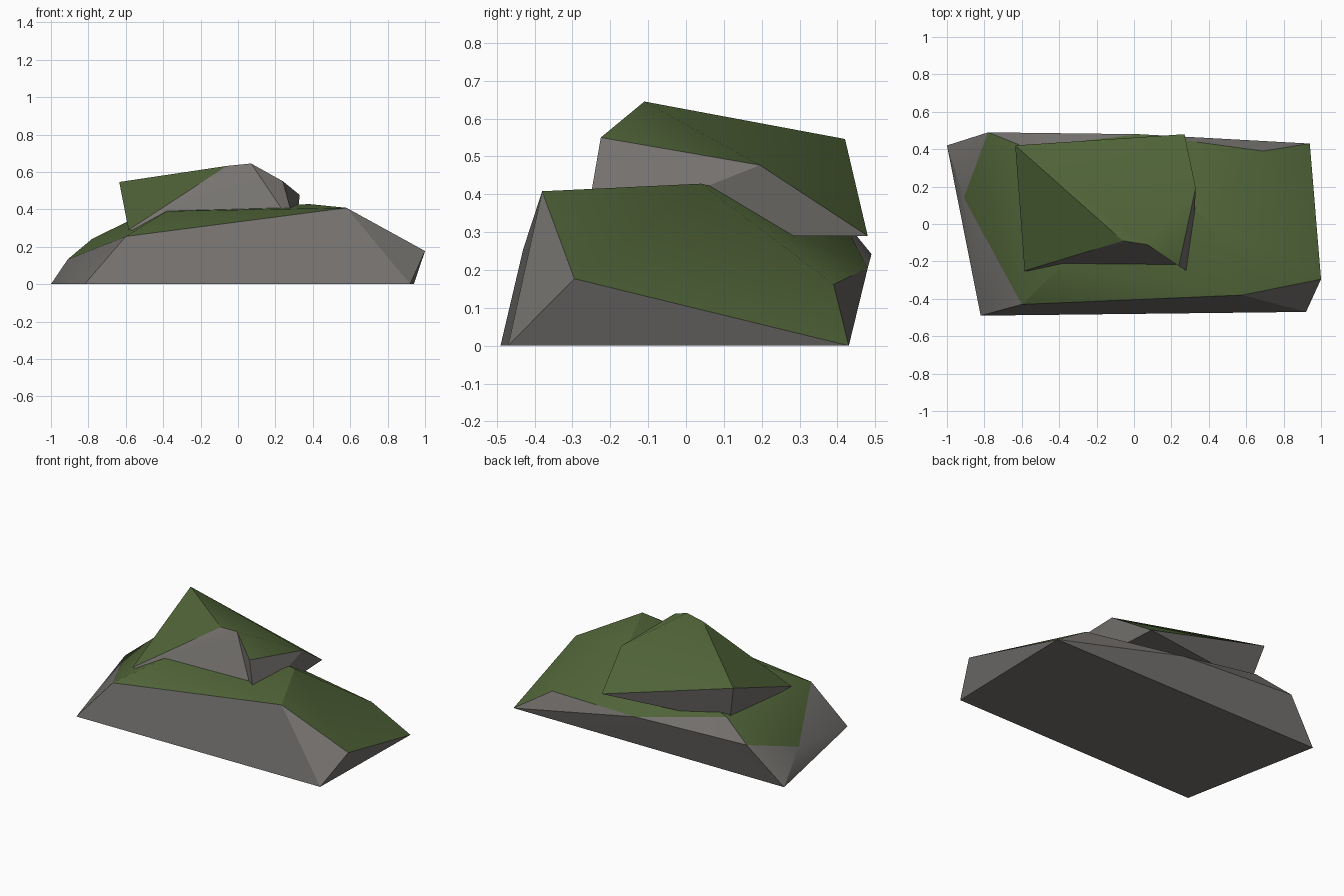
import bpy, bmesh, math

if "Cube" in bpy.data.objects:
    bpy.data.objects.remove(bpy.data.objects["Cube"])


def material(name, rgb):
    m = bpy.data.materials.new(name)
    m.diffuse_color = (*rgb, 1)
    m.use_nodes = True
    m.node_tree.nodes["Principled BSDF"].inputs["Base Color"].default_value = m.diffuse_color
    return m


STONE = material("grey_stone", (0.18, 0.17, 0.16))
MOSS = material("green_moss", (0.085, 0.135, 0.042))


def rock(name, corners, stone, moss):
    """Faceted boulder: each face is a word made of corner letters."""
    bm = bmesh.new()
    v = {k: bm.verts.new(co) for k, co in corners.items()}
    for index, words in enumerate((stone, moss)):
        for word in words.split():
            bm.faces.new([v[c] for c in word]).material_index = index
    bmesh.ops.recalc_face_normals(bm, faces=bm.faces)
    mesh = bpy.data.meshes.new(name)
    bm.to_mesh(mesh)
    bm.free()
    mesh.materials.append(STONE)
    mesh.materials.append(MOSS)
    obj = bpy.data.objects.new(name, mesh)
    bpy.context.collection.objects.link(obj)
    bpy.ops.object.select_all(action='DESELECT')
    obj.select_set(True)
    bpy.context.view_layer.objects.active = obj
    bpy.ops.object.shade_smooth_by_angle(angle=math.radians(30))
    return obj


# wide lower boulder: stone flanks, moss on top
rock("base_boulder", {
    "A": (-0.82, -0.49, 0), "B": (0.92, -0.47, 0),
    "C": (0.94, 0.43, 0), "D": (-1.0, 0.42, 0),
    "E": (-0.60, -0.43, 0.255), "F": (0.58, -0.38, 0.408),
    "G": (1.0, -0.295, 0.177), "H": (-0.91, 0.14, 0.133),
    "I": (-0.78, 0.49, 0.242), "J": (0.69, 0.39, 0.162),
    "O": (0.03, 0.48, 0.205), "N": (-0.58, 0.41, 0.34),
    "M": (-0.38, -0.22, 0.39), "K": (0.38, 0.04, 0.428),
}, "ABCD ABFE BGF BCG AEH AHD DHI DIO DOC COJ ION",
   "HIN HNE ENM EMF MKF MNK NOK OJK GCJ GJK FKG")

# smaller overhanging boulder resting on top
rock("upper_boulder", {
    "A": (-0.585, -0.25, 0.29), "B": (0.31, -0.27, 0.29),
    "C": (0.27, 0.48, 0.29), "D": (-0.57, 0.365, 0.29),
    "E": (-0.06, -0.09, 0.632), "F": (0.07, -0.11, 0.645),
    "G": (0.24, -0.225, 0.55), "H": (0.33, 0.195, 0.477),
    "I": (-0.635, 0.42, 0.546),
}, "ABCD AFE ABF BGF BHG BCH CDI DAI",
   "AEI EFI FHI HCI FGH")
